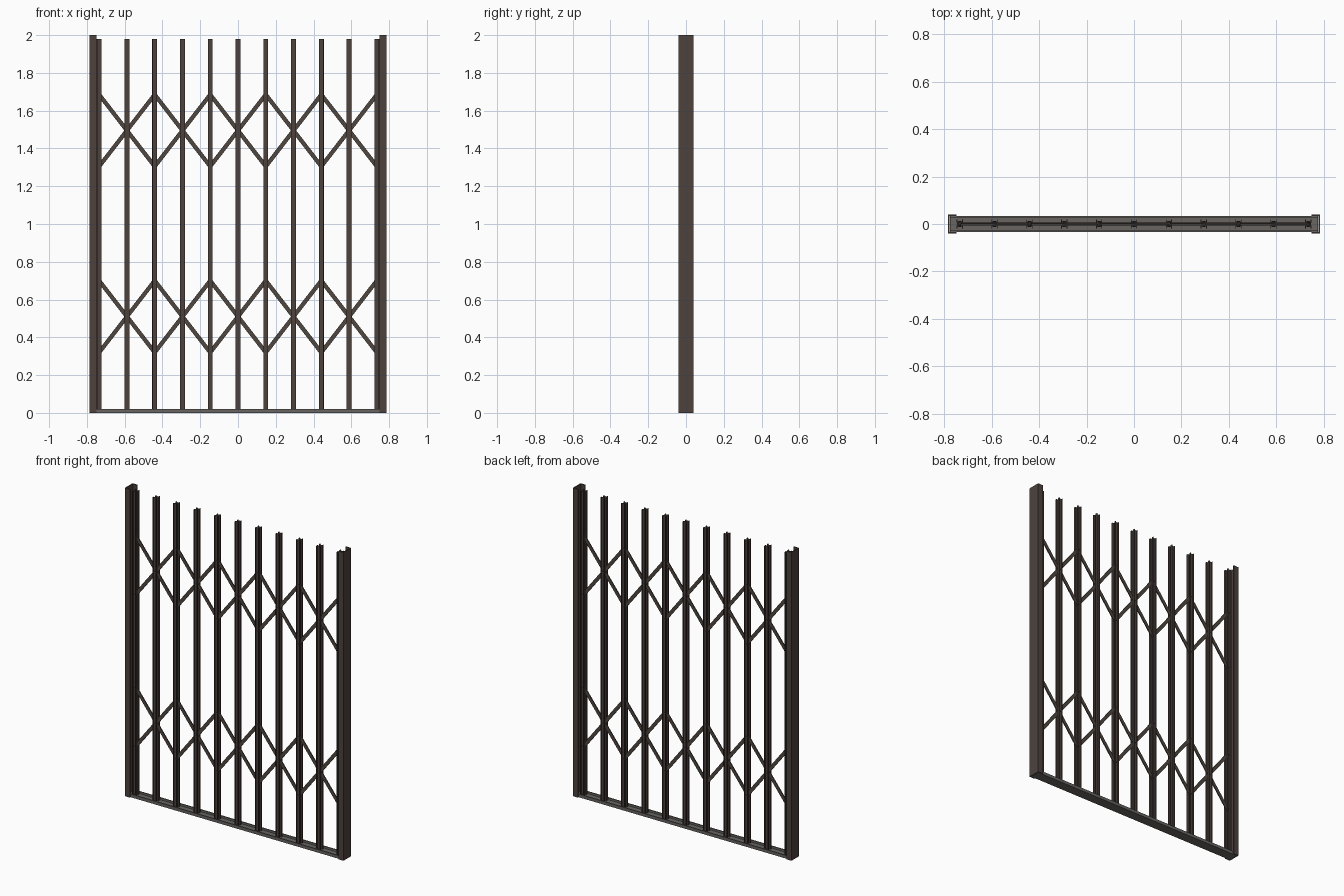
import bpy, bmesh, math
from mathutils import Matrix, Vector

if "Cube" in bpy.data.objects:
    bpy.data.objects.remove(bpy.data.objects["Cube"])


def material(name, rgb):
    m = bpy.data.materials.new(name)
    m.diffuse_color = (*rgb, 1)
    m.use_nodes = True
    m.node_tree.nodes["Principled BSDF"].inputs["Base Color"].default_value = m.diffuse_color
    return m


BROWN = material("dark brown steel", (0.074, 0.055, 0.048))
STRAP = material("lattice brown steel", (0.078, 0.062, 0.050))
GREY = material("rail grey steel", (0.14, 0.13, 0.122))


def finish(name, bm, mat):
    bmesh.ops.recalc_face_normals(bm, faces=bm.faces)
    me = bpy.data.meshes.new(name)
    bm.to_mesh(me)
    bm.free()
    me.materials.append(mat)
    ob = bpy.data.objects.new(name, me)
    bpy.context.collection.objects.link(ob)
    return ob


def prism(name, pts, direction, mat):
    """Extrude a closed 3D outline along a direction."""
    bm = bmesh.new()
    f = bm.faces.new([bm.verts.new(p) for p in pts])
    r = bmesh.ops.extrude_face_region(bm, geom=[f], use_keep_orig=True)
    verts = [g for g in r["geom"] if isinstance(g, bmesh.types.BMVert)]
    bmesh.ops.translate(bm, verts=verts, vec=Vector(direction))
    return finish(name, bm, mat)


def channel(half, depth, t):
    """U profile: web on v = 0, flanges rising to v = depth."""
    return [(-half, 0), (half, 0), (half, depth), (half - t, depth),
            (half - t, t), (t - half, t), (t - half, depth), (-half, depth)]


PITCH = 0.147

# End posts: channels opening inward
for s, side in ((-1, "left"), (1, "right")):
    prism(side + "_post", [(s * (0.785 - v), u, 0) for u, v in channel(0.04, 0.036, 0.007)],
          (0, 0, 2), BROWN)

# Bottom rail: shallow channel opening upward
prism("bottom_rail", [(-0.777, u, v) for u, v in channel(0.033, 0.02, 0.007)],
      (1.554, 0, 0), GREY)

# Pickets: pairs of channels set back to back
for k in range(-5, 6):
    for s, side in ((-1, "front"), (1, "back")):
        prism(f"{side}_picket_{k + 6}",
              [(k * PITCH + u, s * (0.007 + v), 0.007) for u, v in channel(0.013, 0.012, 0.003)],
              (0, 0, 1.973), BROWN)

# Scissor lattice: two rows of crossed flat straps between the pickets
RISE = 0.19
ang = math.atan2(RISE, PITCH)
length = 2 * math.hypot(RISE, PITCH) + 0.008
for zc, row in ((0.51, "lower"), (1.495, "upper")):
    for k in range(-4, 5, 2):
        for s in (-1, 1):
            bm = bmesh.new()
            mtx = (Matrix.Translation((k * PITCH, s * 0.0033, zc))
                   @ Matrix.Rotation(s * ang, 4, 'Y')
                   @ Matrix.Diagonal((length, 0.006, 0.022, 1)))
            bmesh.ops.create_cube(bm, size=1, matrix=mtx)
            finish(f"{row}_lattice_strap", bm, STRAP)
    # Pivot pins through the picket webs
    for k in range(-5, 6):
        for z in ((zc,) if k % 2 == 0 else (zc - RISE, zc + RISE)):
            bm = bmesh.new()
            bmesh.ops.create_cone(bm, cap_ends=True, segments=8, radius1=0.006, radius2=0.006,
                                  depth=0.026, matrix=Matrix.Translation((k * PITCH, 0, z))
                                  @ Matrix.Rotation(math.pi / 2, 4, 'X'))
            finish(f"{row}_pivot_pin", bm, BROWN)
